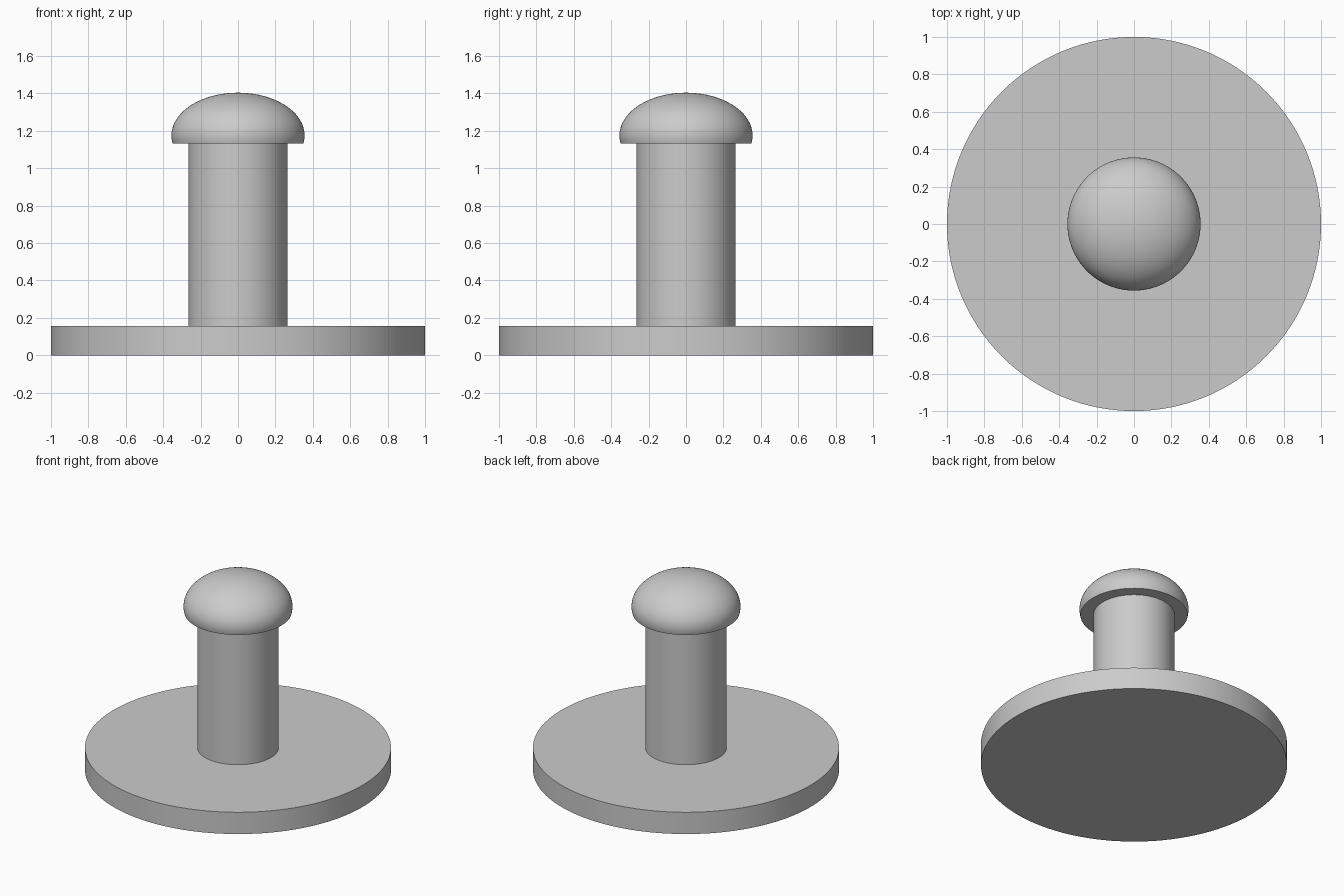
import bpy
import bmesh
from math import sin, cos, asin, pi, radians

if "Cube" in bpy.data.objects:
    bpy.data.objects.remove(bpy.data.objects["Cube"])

SEGMENTS = 128


def lathe(name, profile):
    """Spin a (radius, z) profile around the z axis."""
    bm = bmesh.new()
    verts = [bm.verts.new((r, 0, z)) for r, z in profile]
    edges = [bm.edges.new(pair) for pair in zip(verts, verts[1:])]
    bmesh.ops.spin(bm, geom=verts + edges, cent=(0, 0, 0), axis=(0, 0, 1),
                   angle=2 * pi, steps=SEGMENTS, use_duplicate=False)
    bmesh.ops.remove_doubles(bm, verts=bm.verts, dist=1e-5)
    bmesh.ops.recalc_face_normals(bm, faces=bm.faces)
    mesh = bpy.data.meshes.new(name)
    bm.to_mesh(mesh)
    bm.free()
    obj = bpy.data.objects.new(name, mesh)
    bpy.context.collection.objects.link(obj)
    bpy.ops.object.select_all(action='DESELECT')
    obj.select_set(True)
    bpy.context.view_layer.objects.active = obj
    bpy.ops.object.shade_smooth_by_angle(angle=radians(30))
    return obj


BASE_TOP, CAP_BOTTOM, CAP_TOP = 0.157, 1.132, 1.404

# Flat round base
lathe("base_disc", [(0, 0), (1, 0), (1, BASE_TOP), (0, BASE_TOP)])

# Straight round post
lathe("post", [(0, BASE_TOP), (0.265, BASE_TOP),
               (0.265, CAP_BOTTOM), (0, CAP_BOTTOM)])

# Domed cap: ellipsoid cut flat just below its widest point
centre, radius = 1.175, 0.356
height = CAP_TOP - centre
start = asin((CAP_BOTTOM - centre) / height)
steps = 28
dome = []
for i in range(steps):
    a = start + (pi / 2 - start) * i / steps
    dome.append((radius * cos(a), centre + height * sin(a)))
lathe("domed_cap", [(0, CAP_BOTTOM)] + dome + [(0, CAP_TOP)])
